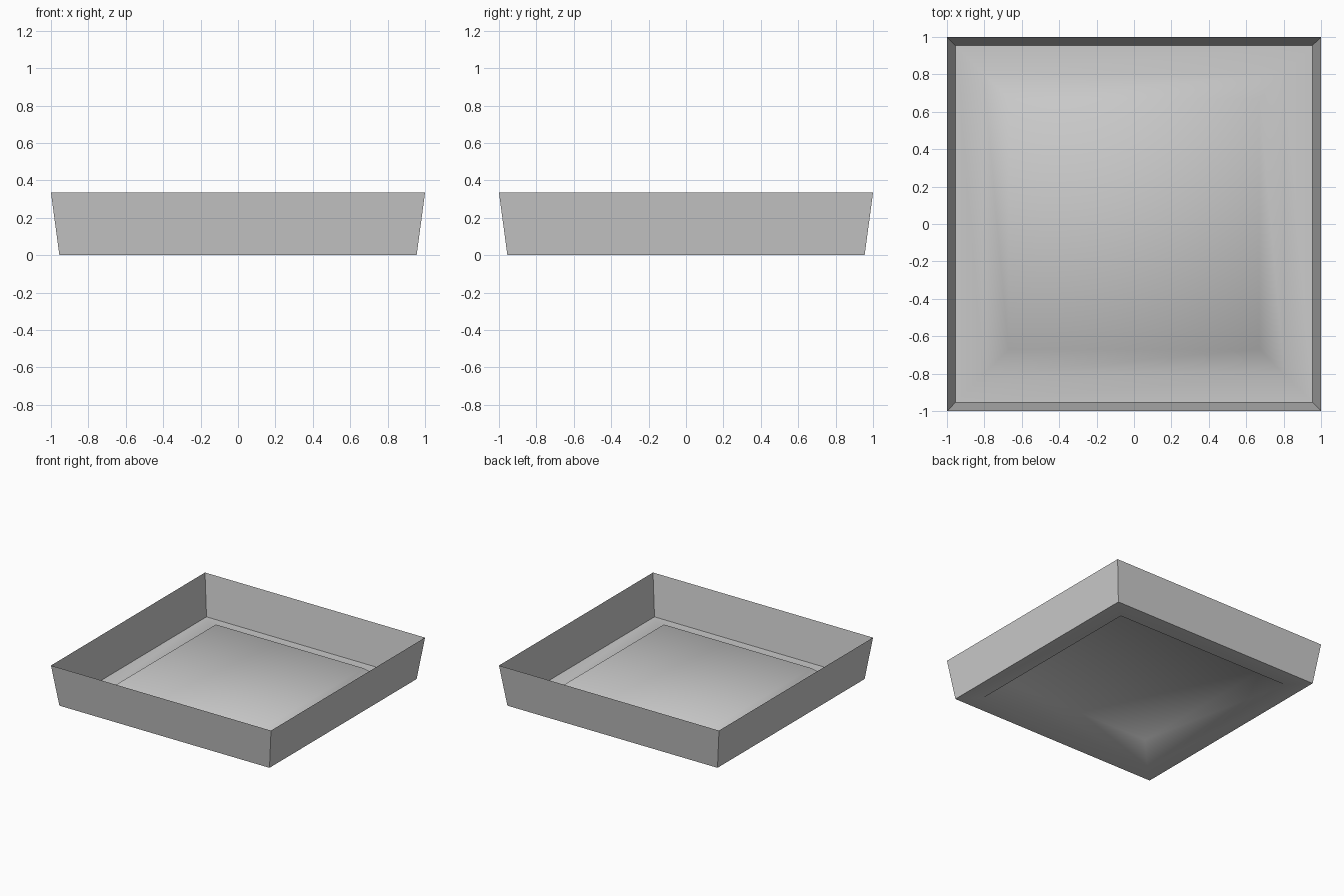
import bpy
import bmesh
import math

cube = bpy.data.objects.get("Cube")
if cube:
    bpy.data.objects.remove(cube)

grey = bpy.data.materials.new("light grey")
grey.use_nodes = True
colour = (0.6, 0.6, 0.6, 1)
grey.diffuse_color = colour
grey.node_tree.nodes["Principled BSDF"].inputs["Base Color"].default_value = colour


def square_loft(name, rings, capped):
    """Join square rings, each (half width, height), into one open sheet."""
    bm = bmesh.new()
    loops = [[bm.verts.new((sx * half, sy * half, z))
              for sx, sy in ((-1, -1), (1, -1), (1, 1), (-1, 1))]
             for half, z in rings]
    for lower, upper in zip(loops, loops[1:]):
        for i in range(4):
            j = (i + 1) % 4
            bm.faces.new((lower[i], lower[j], upper[j], upper[i]))
    if capped:
        bm.faces.new(loops[-1])
    mesh = bpy.data.meshes.new(name)
    bm.to_mesh(mesh)
    bm.free()
    mesh.materials.append(grey)
    obj = bpy.data.objects.new(name, mesh)
    bpy.context.collection.objects.link(obj)
    return obj


# Flared thin walls of the tray
BASE = 0.955
square_loft("tray_walls", [(BASE, 0), (1, 0.335)], False)

# Floor: flat border, sloped step and raised middle, softly shaded
floor = square_loft("tray_floor", [(BASE, 0), (0.805, 0), (0.67, 0.122)], True)
bpy.context.view_layer.objects.active = floor
floor.select_set(True)
bpy.ops.object.shade_smooth_by_angle(angle=math.radians(60))
